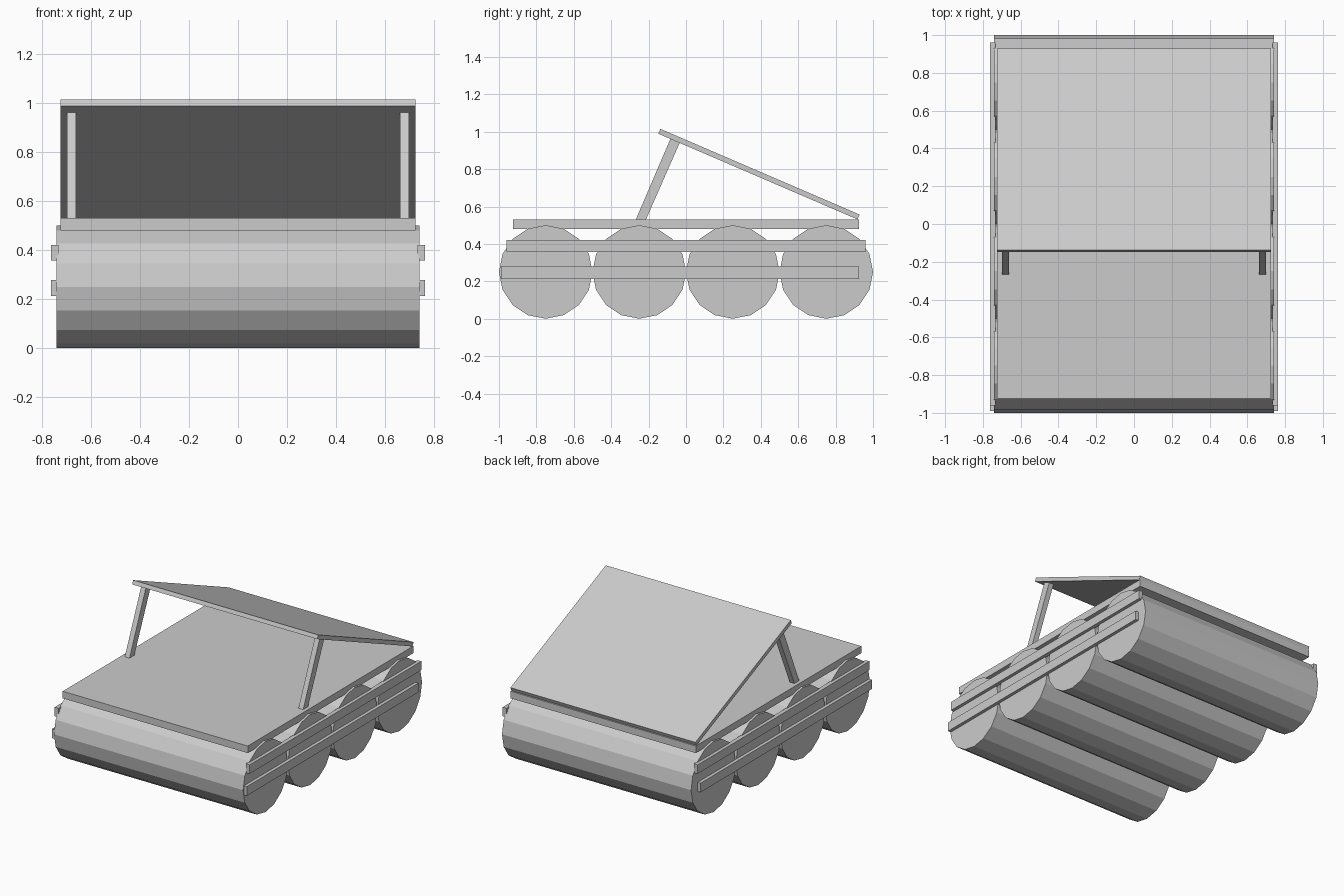
import bpy, bmesh, math

if "Cube" in bpy.data.objects:
    bpy.data.objects.remove(bpy.data.objects["Cube"])


def prism(name, profile, x0, x1):
    """Extrude a closed (y, z) profile from x0 to x1."""
    bm = bmesh.new()
    face = bm.faces.new([bm.verts.new((x0, y, z)) for y, z in profile])
    ext = bmesh.ops.extrude_face_region(bm, geom=[face])
    verts = [g for g in ext["geom"] if isinstance(g, bmesh.types.BMVert)]
    bmesh.ops.translate(bm, verts=verts, vec=(x1 - x0, 0, 0))
    bmesh.ops.recalc_face_normals(bm, faces=bm.faces)
    mesh = bpy.data.meshes.new(name)
    bm.to_mesh(mesh)
    bm.free()
    obj = bpy.data.objects.new(name, mesh)
    bpy.context.collection.objects.link(obj)
    return obj


def rect(y0, y1, z0, z1):
    return [(y0, z0), (y1, z0), (y1, z1), (y0, z1)]


def mirrored(obj):
    obj.modifiers.new("mirror_x", 'MIRROR').use_axis[0] = True


# Four 16-sided floating drums lying across the raft
R = 0.25
for i in range(4):
    yc = -0.75 + 0.5 * i
    ring = [(yc + R * math.sin(k * math.pi / 8), R + R * math.cos(k * math.pi / 8))
            for k in range(16)]
    prism(f"drum_{i + 1}", ring, -0.74, 0.74)

# Flat deck
prism("deck", rect(-0.925, 0.925, 0.48, 0.53), -0.724, 0.724)

# Side rails tying the drums together, slightly staggered
mirrored(prism("upper_rail", rect(-0.96, 0.96, 0.357, 0.42), 0.733, 0.763))
mirrored(prism("lower_rail", rect(-0.99, 0.926, 0.213, 0.278), 0.733, 0.763))

# Sloping lean-to roof resting on the back edge of the deck
prism("roof_panel", [(-0.148, 0.989), (0.917, 0.531), (0.928, 0.557), (-0.137, 1.015)],
      -0.724, 0.724)

# Leaning posts holding up the roof
mirrored(prism("roof_post", [(-0.277, 0.51), (-0.223, 0.51), (-0.033, 0.942), (-0.083, 0.963)],
               0.661, 0.698))
